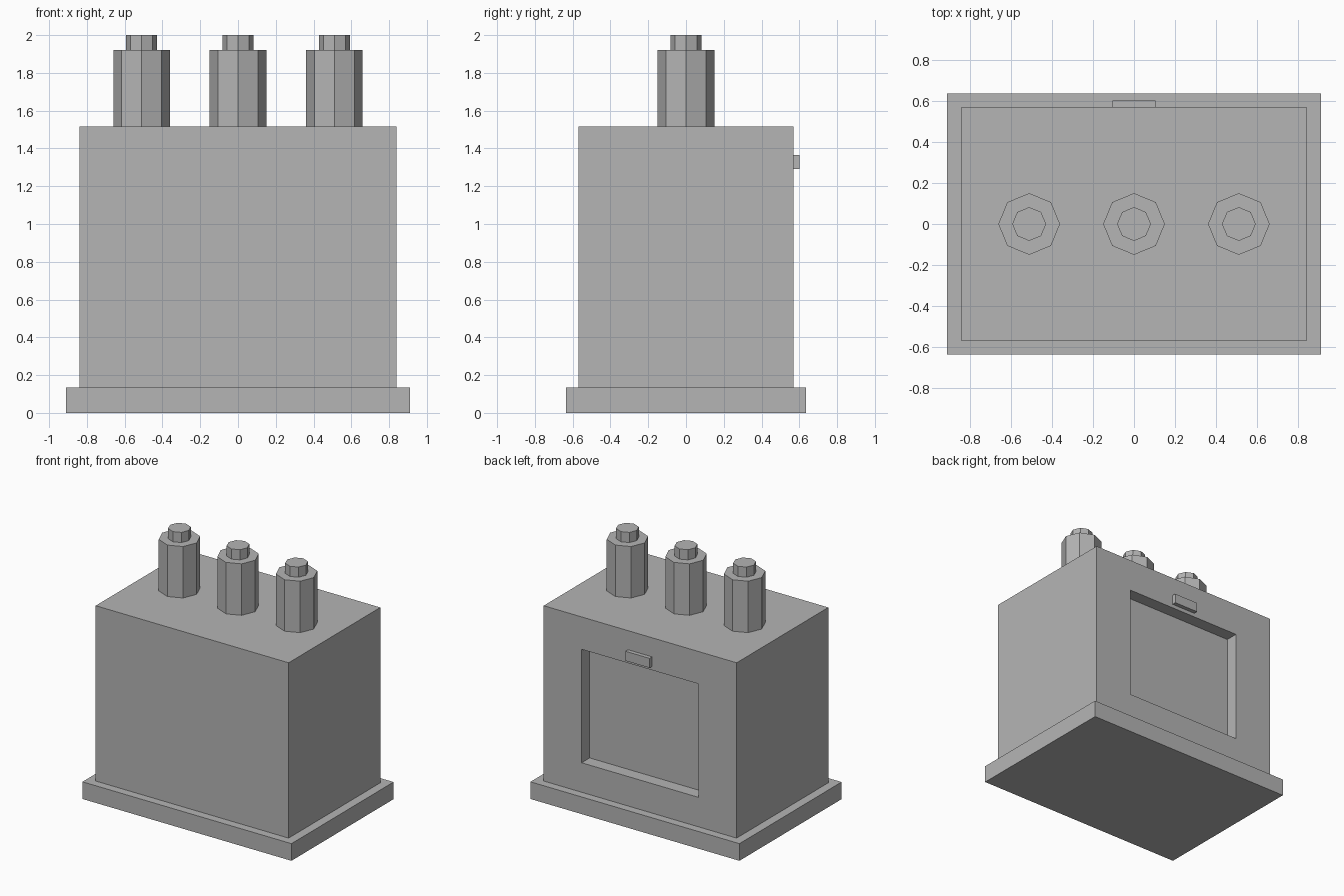
import bpy, bmesh

if "Cube" in bpy.data.objects:
    bpy.data.objects.remove(bpy.data.objects["Cube"])

grey = bpy.data.materials.new("mid grey")
grey.diffuse_color = (0.46, 0.46, 0.46, 1)
grey.use_nodes = True
grey.node_tree.nodes["Principled BSDF"].inputs["Base Color"].default_value = grey.diffuse_color


def finish(name, bm):
    mesh = bpy.data.meshes.new(name)
    bmesh.ops.recalc_face_normals(bm, faces=bm.faces[:])
    bm.to_mesh(mesh)
    bm.free()
    mesh.materials.append(grey)
    obj = bpy.data.objects.new(name, mesh)
    bpy.context.collection.objects.link(obj)
    return obj


def box_bmesh(x0, x1, y0, y1, z0, z1):
    bm = bmesh.new()
    bmesh.ops.create_cube(bm, size=2)
    for v in bm.verts:
        v.co = (x1 if v.co.x > 0 else x0,
                y1 if v.co.y > 0 else y0,
                z1 if v.co.z > 0 else z0)
    bm.normal_update()
    return bm


def octagon(name, x, radius, z0, z1):
    bm = bmesh.new()
    bmesh.ops.create_cone(bm, cap_ends=True, segments=8,
                          radius1=radius, radius2=radius, depth=z1 - z0)
    bmesh.ops.translate(bm, verts=bm.verts[:], vec=(x, 0, (z0 + z1) / 2))
    return finish(name, bm)


# Base plinth
finish("base_plinth", box_bmesh(-0.91, 0.91, -0.635, 0.635, 0, 0.135))

# Tank body, with a rectangular recess in its back face
bm = box_bmesh(-0.84, 0.84, -0.57, 0.57, 0.135, 1.515)
back = max(bm.faces, key=lambda f: f.calc_center_median().y)
for y in (0.57, 0.47):                      # recess rim, then recess floor
    bmesh.ops.inset_individual(bm, faces=[back], thickness=0.1)
    mid = back.calc_center_median().z
    for v in back.verts:
        v.co = (0.51 if v.co.x > 0 else -0.51, y,
                1.26 if v.co.z > mid else 0.367)
finish("tank_body", bm)

# Small plate above the recess
finish("back_plate", box_bmesh(-0.105, 0.105, 0.57, 0.602, 1.29, 1.365))

# Three terminals, each with a narrower cap
for side, x in (("left", -0.51), ("middle", 0), ("right", 0.51)):
    octagon(side + "_terminal", x, 0.15, 1.515, 1.92)
    octagon(side + "_terminal_cap", x, 0.082, 1.92, 2.0)
